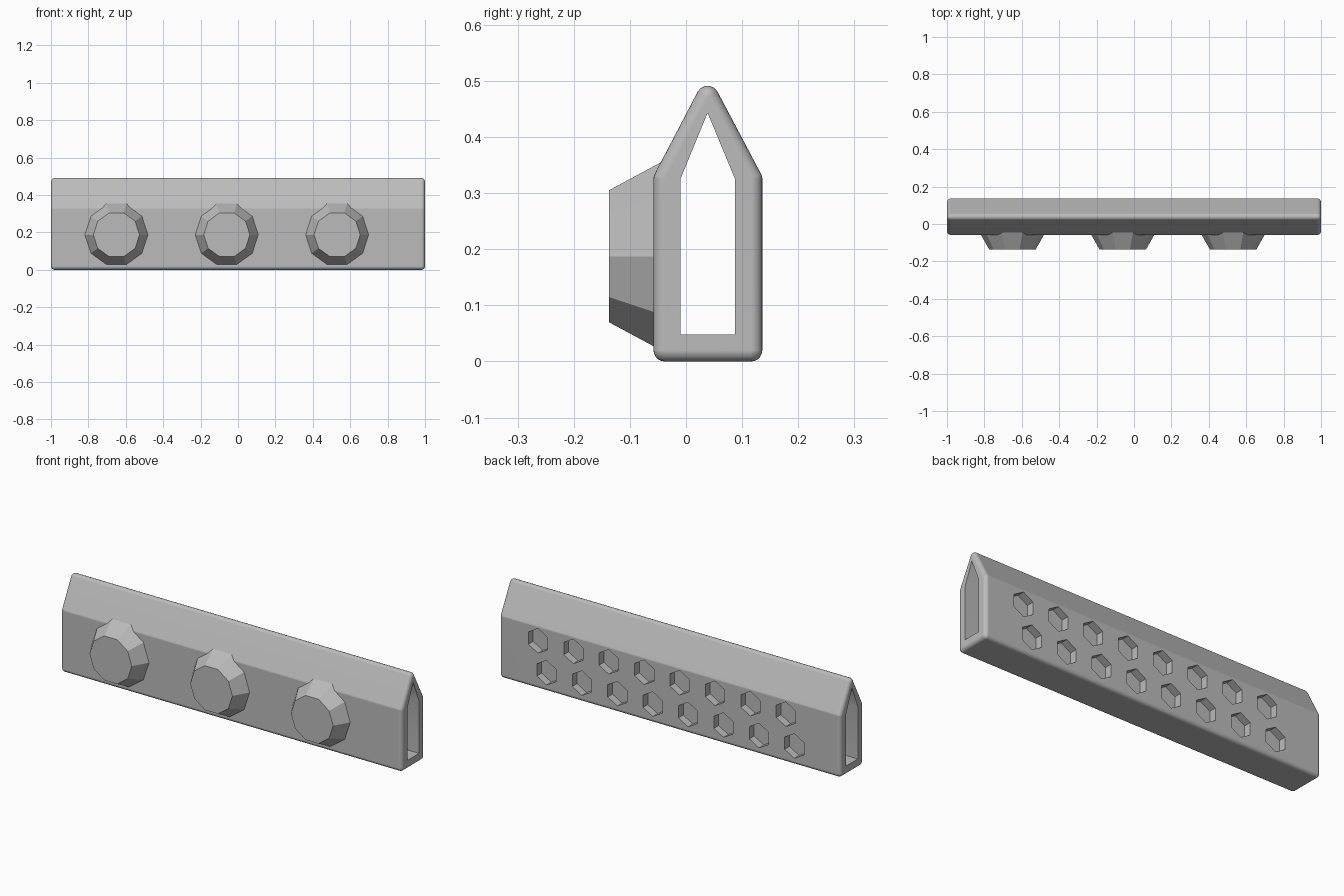
import bpy, bmesh, math
from mathutils import Vector

if "Cube" in bpy.data.objects:
    bpy.data.objects.remove(bpy.data.objects["Cube"], do_unlink=True)

grey = bpy.data.materials.new("plain_grey")
grey.use_nodes = True
grey.diffuse_color = (0.5, 0.5, 0.5, 1)
grey.node_tree.nodes["Principled BSDF"].inputs["Base Color"].default_value = (0.5, 0.5, 0.5, 1)


def add_loft(bm, rings):
    """Skin a list of equal-length rings and cap both ends."""
    loops = [[bm.verts.new(p) for p in ring] for ring in rings]
    for a, b in zip(loops, loops[1:]):
        n = len(a)
        for i in range(n):
            j = (i + 1) % n
            bm.faces.new((a[i], a[j], b[j], b[i]))
    bm.faces.new(loops[0][::-1])
    bm.faces.new(loops[-1])


def finish(bm, name):
    bmesh.ops.remove_doubles(bm, verts=bm.verts, dist=1e-5)
    bmesh.ops.recalc_face_normals(bm, faces=bm.faces)
    mesh = bpy.data.meshes.new(name)
    bm.to_mesh(mesh)
    bm.free()
    mesh.materials.append(grey)
    obj = bpy.data.objects.new(name, mesh)
    bpy.context.collection.objects.link(obj)
    return obj


def polygon_ring(sides, radius, x, y, z, start=0.0):
    angles = [start + math.tau * i / sides for i in range(sides)]
    return [(x + radius * math.cos(a), y, z + radius * math.sin(a)) for a in angles]


def activate(obj):
    bpy.ops.object.select_all(action="DESELECT")
    obj.select_set(True)
    bpy.context.view_layer.objects.active = obj


def cut(obj, cutter):
    mod = obj.modifiers.new("cut", "BOOLEAN")
    mod.operation = "DIFFERENCE"
    mod.solver = "EXACT"
    mod.object = cutter
    activate(obj)
    bpy.ops.object.modifier_apply(modifier=mod.name)
    bpy.data.objects.remove(cutter, do_unlink=True)


# Gabled beam with rounded edges: fillet centres of the end profile (y, z)
RADIUS, STEPS, HALF = 0.02, 5, 1.0
centres = [Vector(p) for p in ((-0.038, 0.02), (0.116, 0.02), (0.116, 0.325),
                               (0.0385, 0.4715), (-0.038, 0.325))]


def edge_angle(a, b):
    d = b - a
    return math.atan2(-d.x, d.y)


def rounded_profile(x, r):
    ring = []
    for i, c in enumerate(centres):
        a0 = edge_angle(centres[i - 1], c)
        turn = (edge_angle(c, centres[(i + 1) % len(centres)]) - a0) % math.tau
        for k in range(STEPS + 1):
            a = a0 + turn * k / STEPS
            ring.append((x, c.x + r * math.cos(a), c.y + r * math.sin(a)))
    return ring


rounding = [math.pi / 2 * k / STEPS for k in range(STEPS + 1)]
right_end = [(HALF - RADIUS + RADIUS * math.sin(t), RADIUS * math.cos(t)) for t in rounding]
left_end = [(-x, r) for x, r in reversed(right_end)]
bm = bmesh.new()
add_loft(bm, [rounded_profile(x, r) for x, r in left_end + right_end])
beam = finish(bm, "hollow_beam")

# Gabled channel running the full length
channel = ((-0.01, 0.048), (0.0875, 0.048), (0.0875, 0.325), (0.0385, 0.443), (-0.01, 0.325))
bm = bmesh.new()
add_loft(bm, [[(x, y, z) for y, z in channel] for x in (-1.1, 1.1)])
cut(beam, finish(bm, "channel_cutter"))

# Two staggered rows of hexagonal recesses in the back wall
bm = bmesh.new()
for first_x, z in ((-0.68, 0.255), (-0.73, 0.10)):
    for i in range(8):
        x = first_x + 0.2075 * i
        add_loft(bm, [polygon_ring(6, 0.065, x, y, z, math.pi / 2) for y in (0.096, 0.2)])
cut(beam, finish(bm, "recess_cutter"))

activate(beam)
bpy.ops.object.shade_smooth_by_angle(angle=math.radians(30))
weighted = beam.modifiers.new("flat_panels", "WEIGHTED_NORMAL")
weighted.keep_sharp = True

# Three faceted tapered knobs on the front
for side, x in (("right", -0.65), ("middle", -0.06), ("left", 0.53)):
    bm = bmesh.new()
    add_loft(bm, [polygon_ring(10, 0.1235, x, -0.1375, 0.1875),
                  polygon_ring(10, 0.19, x, -0.02, 0.1875)])
    finish(bm, side + "_knob")
